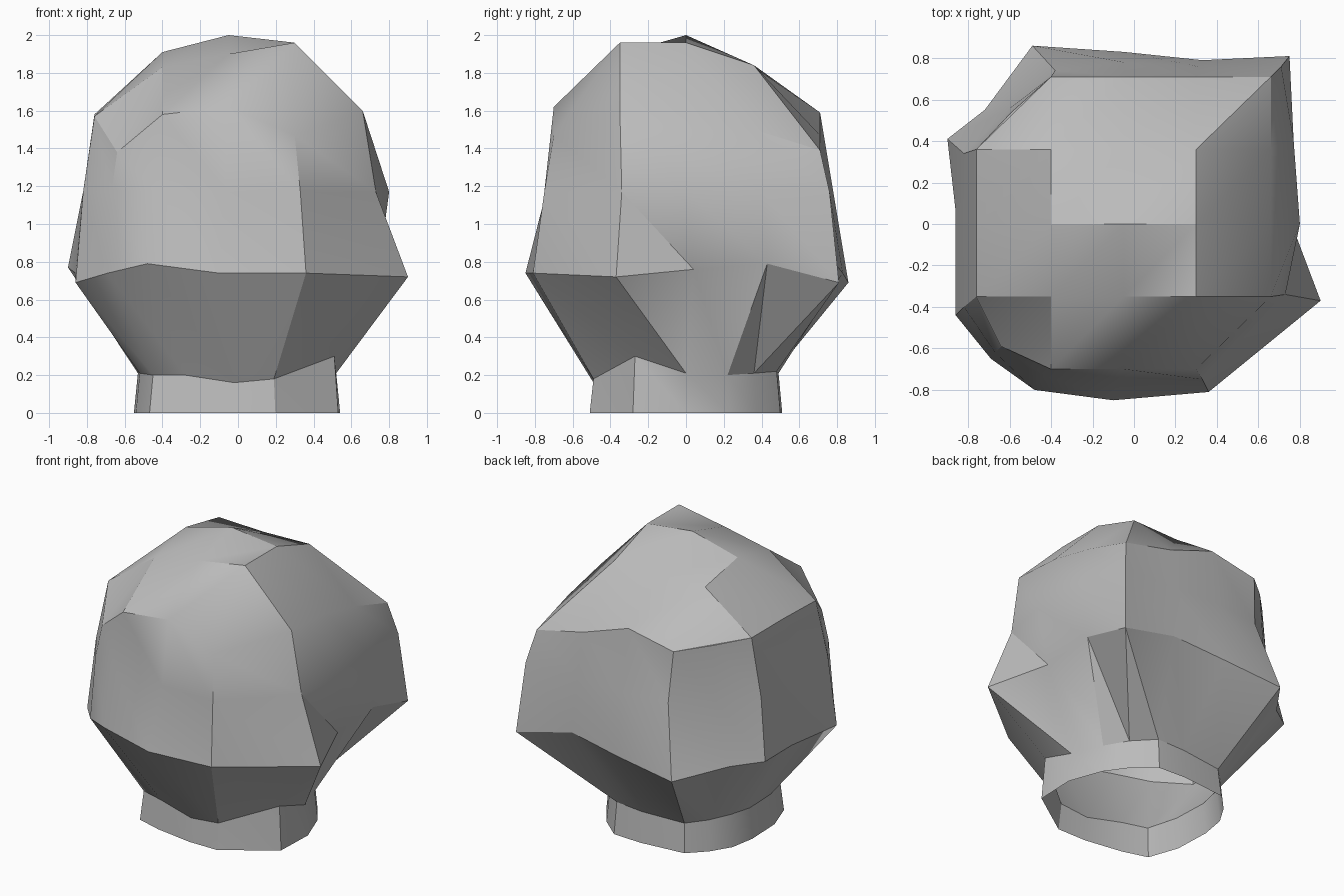
import bpy
import bmesh
import math

start_cube = bpy.data.objects.get("Cube")
if start_cube:
    bpy.data.objects.remove(start_cube, do_unlink=True)


def make_material(name, colour):
    material = bpy.data.materials.new(name)
    material.use_nodes = True
    material.diffuse_color = colour
    shader = material.node_tree.nodes["Principled BSDF"]
    shader.inputs["Base Color"].default_value = colour
    shader.inputs["Roughness"].default_value = 0.8
    return material


def add_ring(mesh, points):
    return [mesh.verts.new(point) for point in points]


def bridge(mesh, lower, upper):
    """Join two rings of equal length with a band of triangles."""
    count = len(lower)
    for i in range(count):
        k = (i + 1) % count
        mesh.faces.new((lower[i], lower[k], upper[i]))
        mesh.faces.new((lower[k], upper[k], upper[i]))


def make_object(name, mesh, material):
    bmesh.ops.recalc_face_normals(mesh, faces=mesh.faces[:])
    data = bpy.data.meshes.new(name)
    mesh.to_mesh(data)
    mesh.free()
    data.materials.append(material)
    obj = bpy.data.objects.new(name, data)
    bpy.context.collection.objects.link(obj)
    bpy.ops.object.select_all(action="DESELECT")
    obj.select_set(True)
    bpy.context.view_layer.objects.active = obj
    bpy.ops.object.shade_smooth_by_angle(angle=math.radians(30))
    return obj


# Outlines run anticlockwise from the front right corner of the block
neck_outline = [
    (-.45, -.4, .2), (-.28, -.45, .2), (-.02, -.49, .16), (.19, -.49, .18),
    (.51, -.27, .3), (.52, 0, .21), (.44, .22, .2), (.34, .36, .21),
    (.2, .48, .22), (0, .49, .21), (-.31, .46, .2), (-.42, .35, .21),
    (-.5, .22, .22), (-.53, .05, .21), (-.52, -.2, .21)]
belly_outline = [
    (-.69, -.65, .74), (-.48, -.8, .79), (-.1, -.85, .74), (.36, -.81, .74),
    (.9, -.37, .72), (.745, .04, .76), (.745, .43, .79), (.75, .81, .69),
    (.33, .79, .79), (-.05, .83, .74), (-.49, .86, .69), (-.72, .55, .74),
    (-.9, .41, .77), (-.86, .06, .74), (-.86, -.44, .69)]
shoulder_outline = [
    (-.67, -.62), (-.43, -.73), (-.07, -.74), (.33, -.75),
    (.73, -.34), (.8, 0), (.77, .4), (.71, .76),
    (.31, .76), (-.05, .78), (-.38, .74), (-.61, .55),
    (-.82, .34), (-.82, .03), (-.82, -.4)]

# Heights of the crown over an even grid, front row first; None is a cut corner
columns = (-.76, -.4, -.05, .3, .66)
rows = (-.7, -.35, 0, .36, .71)
crown_heights = [
    (1.38, 1.58, 1.62, 1.47, None),
    (1.57, 1.83, 1.9, 1.96, 1.6),
    (1.58, 1.91, 2, 1.96, 1.58),
    (1.58, 1.84, 1.83, 1.84, 1.5),
    (1.55, 1.52, 1.59, 1.47, 1.39)]

stone = make_material("grey stone", (0.5, 0.5, 0.5, 1))

mesh = bmesh.new()

# Crown: grid of triangles, rounded at two corners and cut at a third
grid = {}
for j, heights in enumerate(crown_heights):
    for i, height in enumerate(heights):
        if height is not None:
            grid[i, j] = mesh.verts.new((columns[i], rows[j], height))
grid[0, 0].co.xy = (-.64, -.59)
grid[0, 4].co.xy = (-.59, .54)
for i in range(4):
    for j in range(4):
        a, b, c, d = [grid.get(key) for key in
                      ((i, j), (i + 1, j), (i + 1, j + 1), (i, j + 1))]
        for triangle in ((a, b, c), (a, c, d)):
            if None not in triangle:
                mesh.faces.new(triangle)

# Rim of the crown in the same order as the outlines
rim = [grid[i, 0] for i in range(4)]
rim += [grid[4, j] for j in range(1, 5)]
rim += [grid[i, 4] for i in (3, 2, 1, 0)]
rim += [grid[0, j] for j in (3, 2, 1)]

# Body bands down to the open foot of the neck
shoulder = add_ring(mesh, [(x, y, 1.17) for x, y in shoulder_outline])
belly = add_ring(mesh, belly_outline)
neck = add_ring(mesh, neck_outline)
foot = add_ring(mesh, [(x * 1.04, y * 1.04, 0) for x, y, z in neck_outline])
for lower, upper in ((foot, neck), (neck, belly), (belly, shoulder), (shoulder, rim)):
    bridge(mesh, lower, upper)

make_object("faceted_block", mesh, stone)
